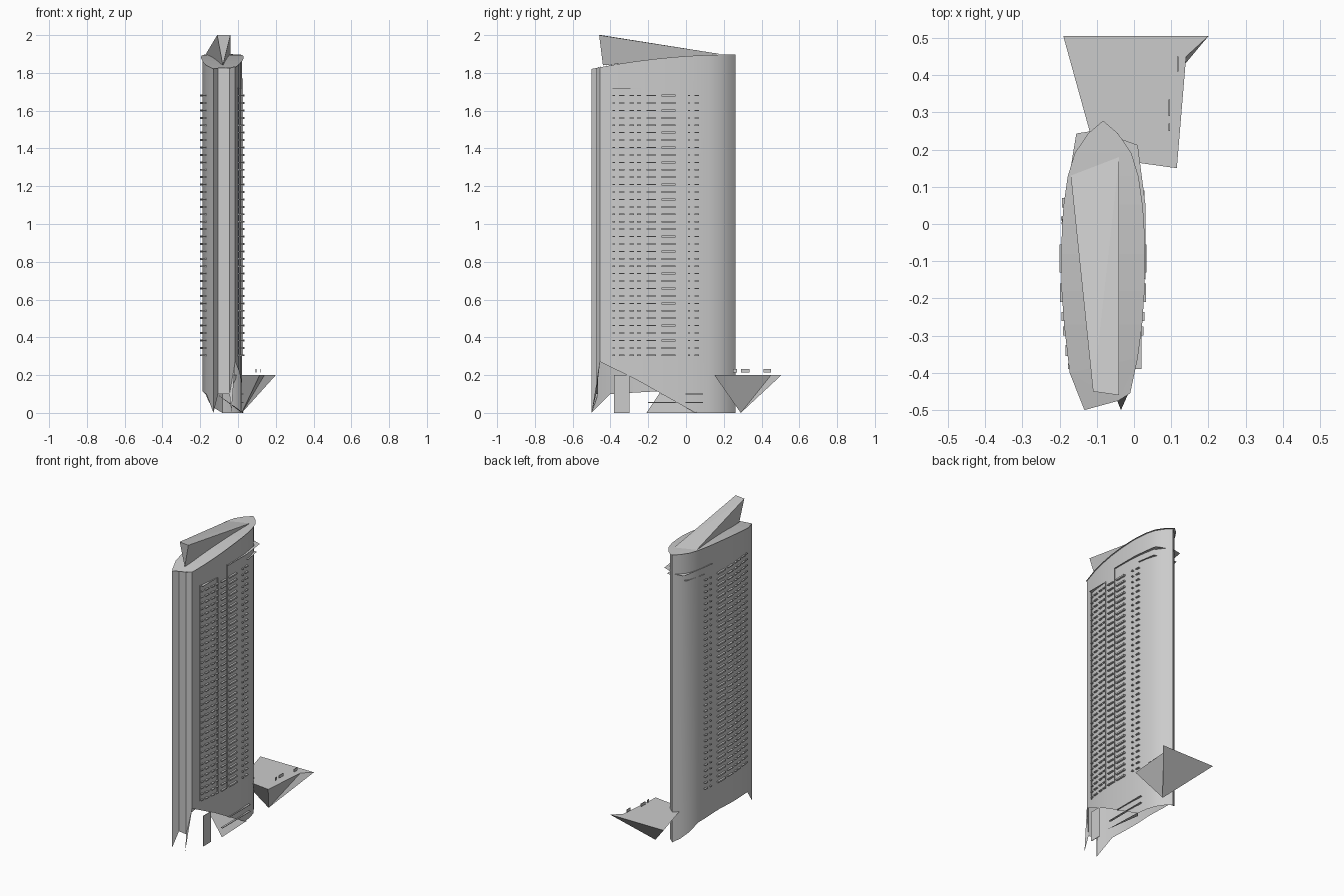
import bpy, bmesh, math
from mathutils import Vector

cube = bpy.data.objects.get("Cube")
if cube:
    bpy.data.objects.remove(cube, do_unlink=True)

grey = bpy.data.materials.new("light_grey")
grey.use_nodes = True
grey.diffuse_color = (0.6, 0.6, 0.6, 1)
grey.node_tree.nodes["Principled BSDF"].inputs["Base Color"].default_value = (0.6, 0.6, 0.6, 1)


def finish(name, bm, smooth=False):
    bmesh.ops.recalc_face_normals(bm, faces=bm.faces)
    mesh = bpy.data.meshes.new(name)
    bm.to_mesh(mesh)
    bm.free()
    mesh.materials.append(grey)
    obj = bpy.data.objects.new(name, mesh)
    bpy.context.collection.objects.link(obj)
    if smooth:
        bpy.ops.object.select_all(action='DESELECT')
        obj.select_set(True)
        bpy.context.view_layer.objects.active = obj
        bpy.ops.object.shade_smooth_by_angle(angle=math.radians(25))


def add_box(bm, lo, hi):
    lo, hi = Vector(lo), Vector(hi)
    for v in bmesh.ops.create_cube(bm, size=1)["verts"]:
        v.co = (lo + hi) / 2 + Vector(a * b for a, b in zip(v.co, hi - lo))


def polygon(name, points):
    bm = bmesh.new()
    bm.faces.new([bm.verts.new(p) for p in points])
    finish(name, bm)


def interp(table, t):
    for (a, p), (b, q) in zip(table, table[1:]):
        if t <= b:
            return p + (q - p) * max(0, (t - a) / (b - a))
    return table[-1][1]


# Plan of the tower: a lens pointed at the rear with a folded front
MID = -0.083
right_wall = [(-0.455, -0.015), (-0.36, 0.004), (-0.27, 0.015), (-0.18, 0.021), (-0.08, 0.022),
              (0.0, 0.02), (0.05, 0.016), (0.12, 0.006), (0.18, -0.012), (0.23, -0.046)]
left_wall = [(-0.5, -0.13), (-0.4, -0.167)] + [(y, 2 * MID - x) for y, x in right_wall[2:]]
sides = [(x, y) for y, x in right_wall] + [(MID, 0.262)]
sides += [(x, y) for y, x in reversed(left_wall)]
front_fold = [(-0.105, -0.465), (-0.045, -0.475)]


def roof_z(y):
    return 1.897 - 0.135 * (0.25 - y) ** 2


def base_z(x, y):
    if (x, y) in front_fold:
        return 0.1
    if x > MID:
        return interp([(-0.455, 0.27), (-0.27, 0.18), (0.05, 0.0)], y)
    return interp([(-0.5, 0.0), (-0.4, 0.1), (-0.05, 0.12), (0.12, 0.1), (0.262, 0.0)], y)


# Tower shell with an open, ragged foot
plan = sides + front_fold
bm = bmesh.new()
low = [bm.verts.new((x, y, base_z(x, y))) for x, y in plan]
top = [bm.verts.new((x, y, roof_z(y))) for x, y in plan]
for i in range(len(plan)):
    j = (i + 1) % len(plan)
    bm.faces.new((low[i], low[j], top[j], top[i]))
finish("tower", bm, True)

# Sloping roof sheet with a small overhang
bm = bmesh.new()
sheet = [bm.verts.new((MID + (x - MID) * 1.07, y + max(0, y) * 0.06, roof_z(y) + 0.002))
         for x, y in sides + front_fold[1:]]
bmesh.ops.triangulate(bm, faces=[bm.faces.new(sheet)])
finish("roof", bm)

# Sloping wedge on the roof
bm = bmesh.new()
for p in ((-0.11, -0.45, 2.0), (-0.04, -0.46, 2.0), (-0.08, -0.44, 1.84),
          (-0.17, 0.13, 1.9), (-0.04, 0.18, 1.9)):
    bm.verts.new(p)
bmesh.ops.convex_hull(bm, input=bm.verts)
finish("roof_wedge", bm)

# Pointed sliver hanging below the front corner
polygon("front_spike", [(-0.035, -0.5, 0.0), (-0.015, -0.455, 0.27), (-0.045, -0.475, 0.1)])

# Slim ledges for every floor on both long walls
columns = [(-0.39, -0.375), (-0.355, -0.325), (-0.3, -0.275), (-0.26, -0.237),
           (-0.21, -0.16), (-0.13, -0.055), (0.01, 0.02), (0.045, 0.07)]
ROWS = 36
for side, name in ((1, "left_window_ledges"), (-1, "right_window_ledges")):
    bm = bmesh.new()
    for row in range(ROWS):
        z = 0.305 + row * (1.68 - 0.305) / (ROWS - 1)
        for y0, y1 in columns:
            half = interp(right_wall, (y0 + y1) / 2) - MID
            thick = 0.005 if y1 - y0 > 0.06 else 0.003
            xs = sorted((MID + side * (half - 0.004), MID + side * (half + 0.012)))
            add_box(bm, (xs[0], y0, z - thick), (xs[1], y1, z + thick))
    finish(name, bm)

# Upright fins framing the window bays
bm = bmesh.new()
for y, head in ((-0.395, 1.72), (-0.24, 1.72), (-0.15, 1.77)):
    x = interp(right_wall, y)
    add_box(bm, (x - 0.003, y - 0.001, 0.3), (x + 0.005, y + 0.001, head))
add_box(bm, (0.0, -0.39, 1.717), (0.02, -0.24, 1.72))
finish("window_fins", bm)

# Flat, angular crown ledges wrapping the rear
upper_rim = [(0.031, -0.15), (0.031, 0.05), (0.01, 0.212), (-0.1, 0.252), (-0.155, 0.243), (-0.195, 0.0)]
lower_rim = [(0.023, 0.07), (0.004, 0.19), (-0.15, 0.215), (-0.185, 0.07)]
for name, z, rim in (("upper_crown_ledge", 1.766, upper_rim), ("lower_crown_ledge", 1.72, lower_rim)):
    bm = bmesh.new()
    outer = [bm.verts.new((x, y, z)) for x, y in rim]
    inner = [bm.verts.new((MID + (x - MID) * 0.85, y * 0.85, z)) for x, y in rim]
    for i in range(len(rim) - 1):
        bm.faces.new((inner[i], inner[i + 1], outer[i + 1], outer[i]))
    finish(name, bm)

# Entrance canopy: flat top tapering to a point on the ground
bm = bmesh.new()
corners = [bm.verts.new((x, y, 0.2)) for x, y in
           ((-0.19, 0.505), (0.2, 0.505), (0.14, 0.45), (0.115, 0.15), (-0.1, 0.18))]
apex = bm.verts.new((0.02, 0.29, 0.0))
for i in range(5):
    bm.faces.new((corners[i], apex, corners[(i + 1) % 5]))
bm.faces.new(corners)
finish("entrance_canopy", bm)

# Small upright plates over the canopy
bm = bmesh.new()
for x, y0, y1 in ((0.095, 0.25, 0.27), (0.095, 0.29, 0.335), (0.118, 0.41, 0.45)):
    add_box(bm, (x - 0.002, y0, 0.215), (x + 0.002, y1, 0.233))
finish("canopy_plates", bm)

# Foot of the tower: door slab, sloping underside and two thin steps
bm = bmesh.new()
add_box(bm, (0.011, -0.38, 0.0), (0.014, -0.30, 0.2))
finish("door_slab", bm)
polygon("foot_slope", [(0.03, -0.21, 0.0), (-0.14, -0.13, 0.12), (0.02, 0.06, 0.0)])
bm = bmesh.new()
for z, y0 in ((0.1, -0.13), (0.055, -0.2)):
    add_box(bm, (0.015, y0, z - 0.002), (0.028, 0.09, z + 0.002))
finish("foot_steps", bm)
